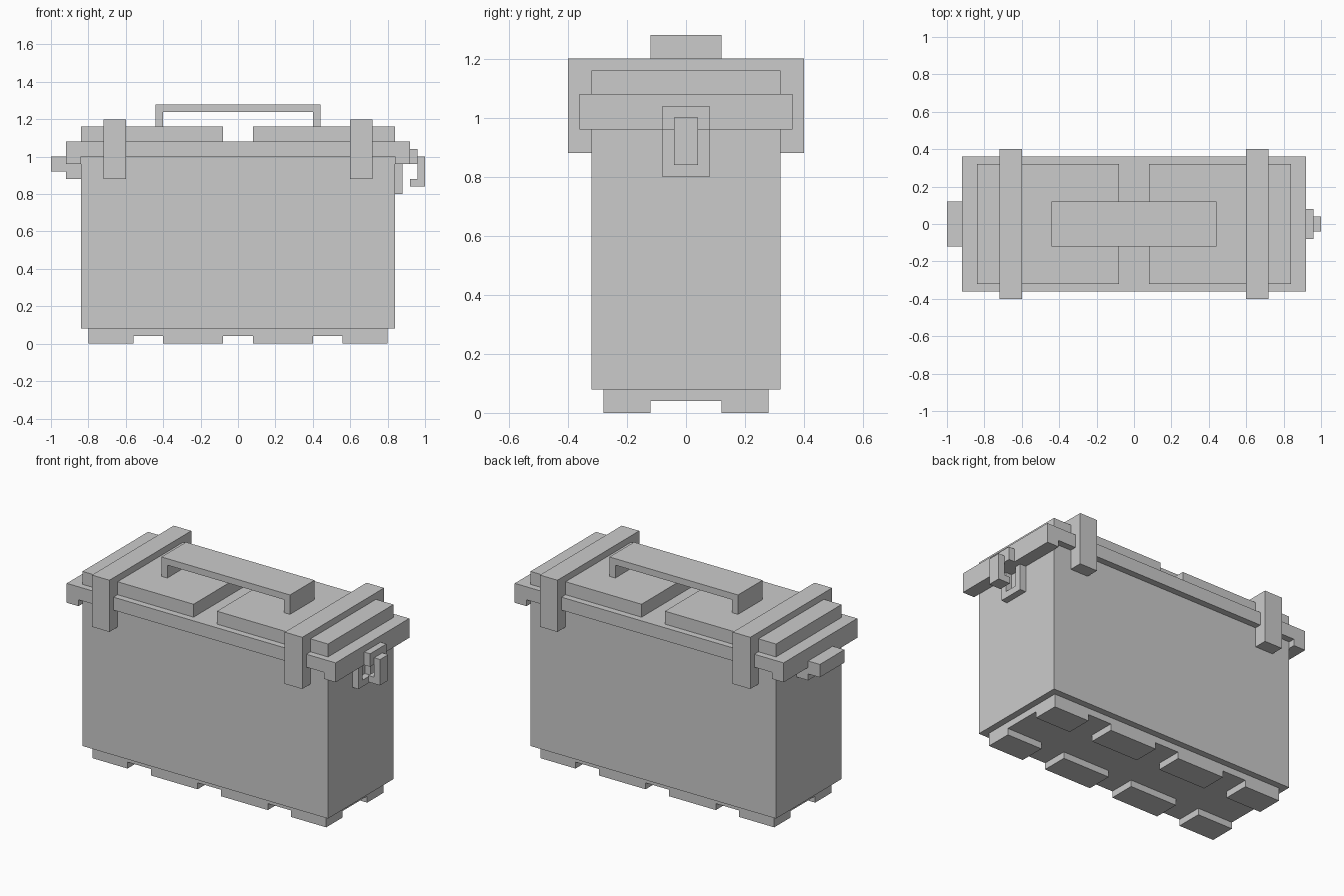
import bpy, bmesh
from mathutils import Vector

if "Cube" in bpy.data.objects:
    bpy.data.objects.remove(bpy.data.objects["Cube"])


def prism(name, points, axis, start, end):
    """Extrude a 2D profile along an axis; points are the two other axes in xyz order."""
    def place(p, d):
        c = list(p)
        c.insert("xyz".index(axis), d)
        return Vector(c)
    bm = bmesh.new()
    face = bm.faces.new([bm.verts.new(place(p, start)) for p in points])
    out = bmesh.ops.extrude_face_region(bm, geom=[face])
    moved = [g for g in out["geom"] if isinstance(g, bmesh.types.BMVert)]
    bmesh.ops.translate(bm, verts=moved, vec=place((0, 0), end - start))
    bmesh.ops.recalc_face_normals(bm, faces=bm.faces)
    mesh = bpy.data.meshes.new(name)
    bm.to_mesh(mesh)
    bm.free()
    obj = bpy.data.objects.new(name, mesh)
    bpy.context.collection.objects.link(obj)
    return obj


def box(name, x, y, z):
    return prism(name, [(x[0], y[0]), (x[1], y[0]), (x[1], y[1]), (x[0], y[1])], "z", *z)


def arch(half, thick, low, high, inner):
    """Upside-down U profile."""
    i = half - thick
    return [(-half, low), (-i, low), (-i, inner), (i, inner),
            (i, low), (half, low), (half, high), (-half, high)]


# Box body and base plate
box("body", (-.84, .84), (-.32, .32), (.08, 1.0))
box("base_plate", (-.8, .8), (-.28, .28), (.04, .08))

# Feet in two rows of four
for row, y in (("front", (-.28, -.12)), ("back", (.12, .28))):
    for i, x in enumerate([(-.8, -.56), (-.4, -.08), (.08, .4), (.56, .8)]):
        box(f"{row}_foot_{i + 1}", x, y, (0, .04))

# Lid with a lip at each end
prism("lid", arch(.92, .08, .96, 1.08, 1.0), "y", -.36, .36)

# Raised lid panels and straps folded over the sides
for side, s in (("left", -1), ("right", 1)):
    box(f"{side}_lid_panel", sorted((.08 * s, .84 * s)), (-.32, .32), (1.08, 1.16))
    prism(f"{side}_strap", arch(.4, .08, .88, 1.2, 1.16), "x", *sorted((.6 * s, .72 * s)))

# Carry handle
prism("handle", arch(.44, .04, 1.16, 1.28, 1.24), "y", -.12, .12)

# Stepped hinge on the left end
prism("hinge", [(-1, .92), (-.92, .92), (-.92, .88), (-.84, .88),
                (-.84, .96), (-.92, .96), (-.92, 1), (-1, 1)], "y", -.12, .12)

# Latch on the right end: lid bracket, hook and notched catch
box("latch_bracket", (.92, .96), (-.08, .08), (.96, 1.04))
prism("latch_hook", [(.92, .84), (1, .84), (1, 1), (.96, 1), (.96, .88), (.92, .88)],
      "y", -.04, .04)
prism("latch_catch", [(-.08, .8), (.08, .8), (.08, .96), (.04, .96),
                      (.04, .84), (-.04, .84), (-.04, .96), (-.08, .96)], "x", .84, .88)
